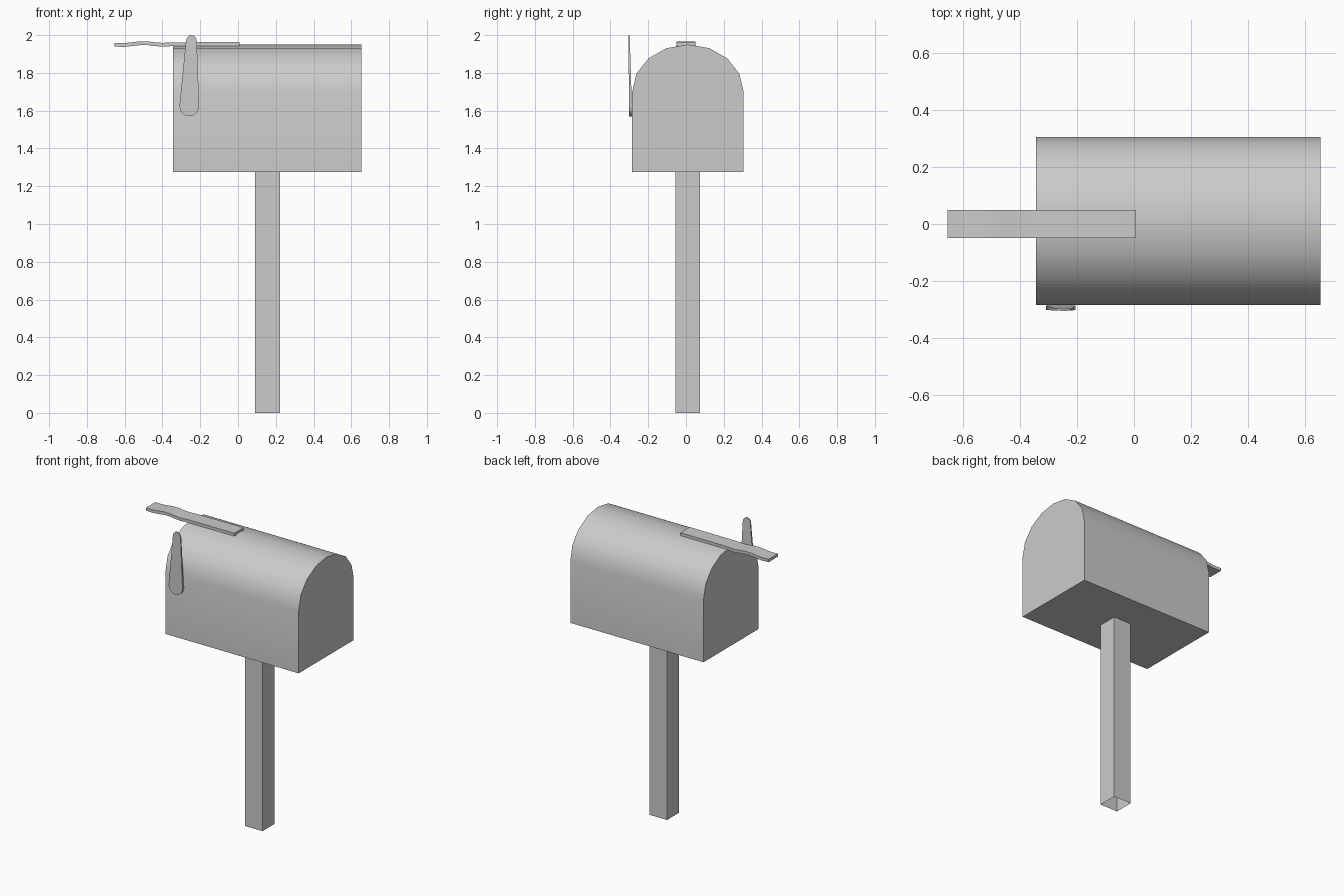
import bpy, bmesh, math
from math import sin, cos, pi

if "Cube" in bpy.data.objects:
    bpy.data.objects.remove(bpy.data.objects["Cube"])


def make(name, verts, faces, smooth=False):
    me = bpy.data.meshes.new(name)
    me.from_pydata(verts, [], faces)
    bm = bmesh.new()
    bm.from_mesh(me)
    bmesh.ops.recalc_face_normals(bm, faces=bm.faces)
    bm.to_mesh(me)
    bm.free()
    ob = bpy.data.objects.new(name, me)
    bpy.context.collection.objects.link(ob)
    if smooth:
        bpy.ops.object.select_all(action='DESELECT')
        ob.select_set(True)
        bpy.context.view_layer.objects.active = ob
        bpy.ops.object.shade_smooth_by_angle(angle=math.radians(35))
    return ob


def prism(name, loop_a, loop_b, smooth=False):
    """Closed solid between two matching outlines."""
    n = len(loop_a)
    faces = [(i, (i + 1) % n, n + (i + 1) % n, n + i) for i in range(n)]
    faces += [tuple(range(n)), tuple(range(n, 2 * n))]
    return make(name, loop_a + loop_b, faces, smooth)


# Box: straight sides with an eight-segment arched roof
arch = [(0.01 + 0.295 * cos(i * pi / 8), 1.70 + 0.25 * sin(i * pi / 8)) for i in range(9)]
outline = [(0.305, 1.275)] + arch + [(-0.285, 1.275)]
prism("mailbox_body", [(-0.345, y, z) for y, z in outline],
      [(0.655, y, z) for y, z in outline], True)

# Post: square tube, open at the foot
square = [(0.09, -0.055), (0.222, -0.055), (0.222, 0.075), (0.09, 0.075)]
make("post", [(x, y, z) for z in (0, 1.275) for x, y in square],
     [(i, (i + 1) % 4, 4 + (i + 1) % 4, 4 + i) for i in range(4)] + [(4, 5, 6, 7)])

# Top strip: flat over the roof, rippled where it overhangs
path = [(-0.655, 1.949), (-0.60, 1.948), (-0.56, 1.952), (-0.52, 1.957), (-0.48, 1.957),
        (-0.44, 1.952), (-0.40, 1.949), (-0.345, 1.952), (0.007, 1.953)]
strip = [(x, z + 0.01) for x, z in path] + [(x, z - 0.01) for x, z in reversed(path)]
prism("top_strip", [(x, -0.05, z) for x, z in strip],
      [(x, 0.05, z) for x, z in strip], True)

# Signal flag: tapered paddle, thinner and leaning outwards towards the tip
flag = [(-0.258 + 0.052 * cos(a), 1.625 + 0.055 * sin(a))
        for a in [pi + i * pi / 8 for i in range(9)]]
flag += [(-0.247 + 0.029 * cos(a), 1.965 + 0.035 * sin(a))
         for a in [i * pi / 8 for i in range(9)]]


def lean(z, near, far):
    return near + (far - near) * (z - 1.57) / 0.43


prism("signal_flag", [(x, lean(z, -0.301, -0.305), z) for x, z in flag],
      [(x, lean(z, -0.285, -0.298), z) for x, z in flag], True)
